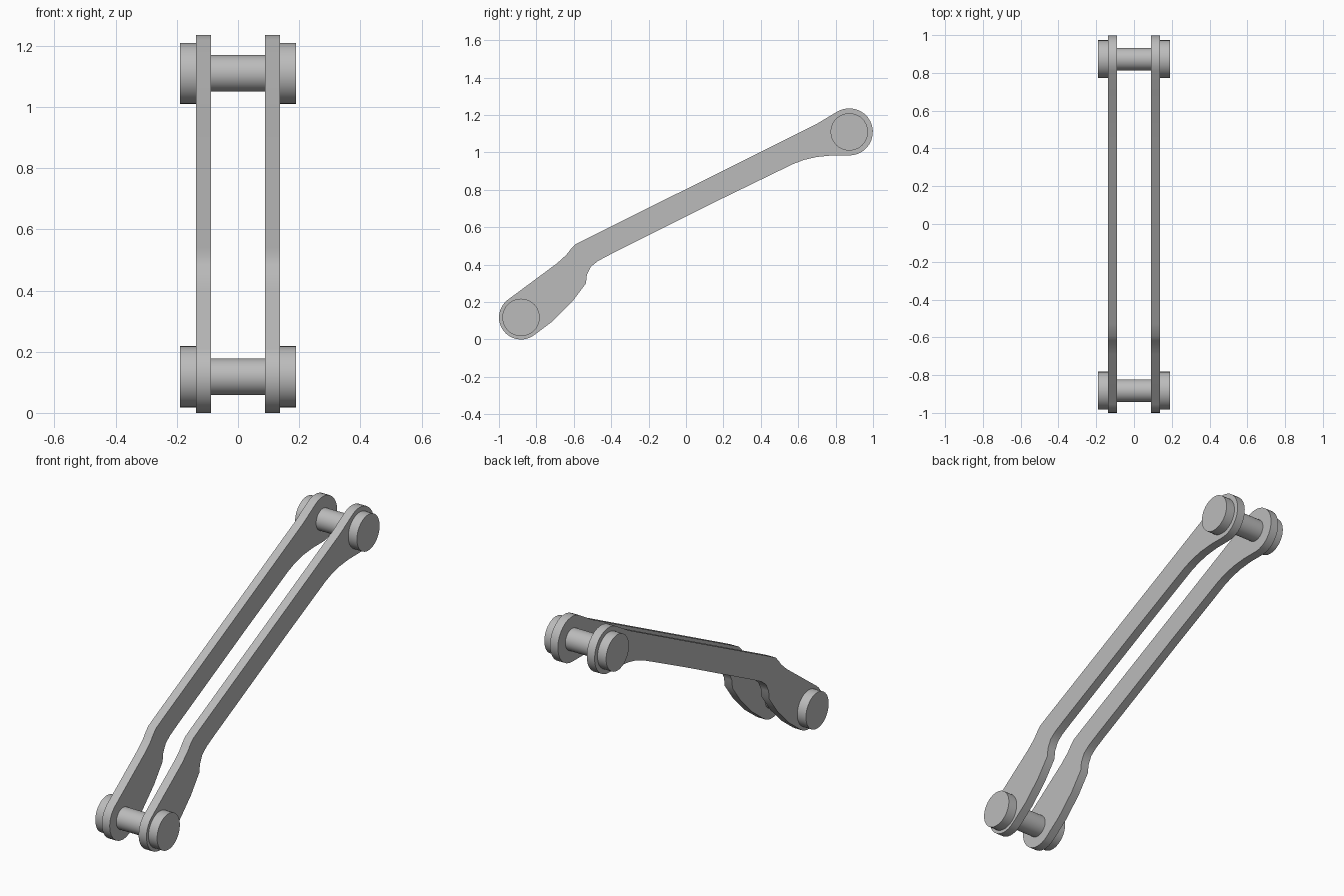
import bpy
import bmesh
from math import cos, sin, radians, pi
from mathutils import Matrix

cube = bpy.data.objects.get("Cube")
if cube:
    bpy.data.objects.remove(cube, do_unlink=True)

grey = bpy.data.materials.new("plain grey")
grey.use_nodes = True
colour = (0.5, 0.5, 0.5, 1)
grey.diffuse_color = colour
grey.node_tree.nodes["Principled BSDF"].inputs["Base Color"].default_value = colour

LOW, HIGH = (-0.882, 0.118), (0.873, 1.11)   # pin centres in y, z


def finish(bm, name):
    bmesh.ops.recalc_face_normals(bm, faces=bm.faces)
    mesh = bpy.data.meshes.new(name)
    bm.to_mesh(mesh)
    bm.free()
    mesh.materials.append(grey)
    obj = bpy.data.objects.new(name, mesh)
    bpy.context.collection.objects.link(obj)
    bpy.ops.object.select_all(action='DESELECT')
    obj.select_set(True)
    bpy.context.view_layer.objects.active = obj
    bpy.ops.object.shade_smooth_by_angle(angle=radians(32))
    return obj


def arc(centre, radius, start, end, steps=18):
    angles = [radians(start + (end - start) * i / steps) for i in range(steps + 1)]
    return [(centre[0] + radius * cos(a), centre[1] + radius * sin(a)) for a in angles]


def plate(name, outline, x0, x1):
    bm = bmesh.new()
    face = bm.faces.new([bm.verts.new((x0, y, z)) for y, z in outline])
    new = bmesh.ops.extrude_face_region(bm, geom=[face])["geom"]
    moved = [g for g in new if isinstance(g, bmesh.types.BMVert)]
    bmesh.ops.translate(bm, verts=moved, vec=(x1 - x0, 0, 0))
    return finish(bm, name)


def cylinder(name, centre, radius, x0, x1):
    bm = bmesh.new()
    place = Matrix.Translation(((x0 + x1) / 2, *centre)) @ Matrix.Rotation(pi / 2, 4, 'Y')
    bmesh.ops.create_cone(bm, cap_ends=True, segments=40, radius1=radius,
                          radius2=radius, depth=x1 - x0, matrix=place)
    return finish(bm, name)


# Link outline: lower eye, underside with its notch, upper eye, top edge with its bend
underside = [(-0.71, 0.10), (-0.61, 0.20), (-0.535, 0.30), (-0.53, 0.345),
             (-0.508, 0.39), (-0.47, 0.42), (-0.40, 0.457), (0.20, 0.757),
             (0.57, 0.937), (0.63, 0.96), (0.70, 0.976), (0.78, 0.984)]
top_edge = [(0.70, 1.153), (0.40, 1.003), (-0.53, 0.54), (-0.592, 0.508),
            (-0.617, 0.482), (-0.64, 0.452), (-0.69, 0.407)]
outline = (arc(LOW, 0.118, 128, 308) + underside
           + arc(HIGH, 0.126, -90, 120) + top_edge)

# Twin side links and the round caps outside them
for side, s in (("left", 1), ("right", -1)):
    plate(side + "_link", outline, *sorted((s * 0.089, s * 0.137)))
    for end, centre in (("lower", LOW), ("upper", HIGH)):
        cylinder(f"{side}_{end}_cap", centre, 0.1, *sorted((s * 0.136, s * 0.19)))

# Cross pins joining the links
cylinder("lower_pin", LOW, 0.06, -0.09, 0.09)
cylinder("upper_pin", HIGH, 0.06, -0.09, 0.09)
